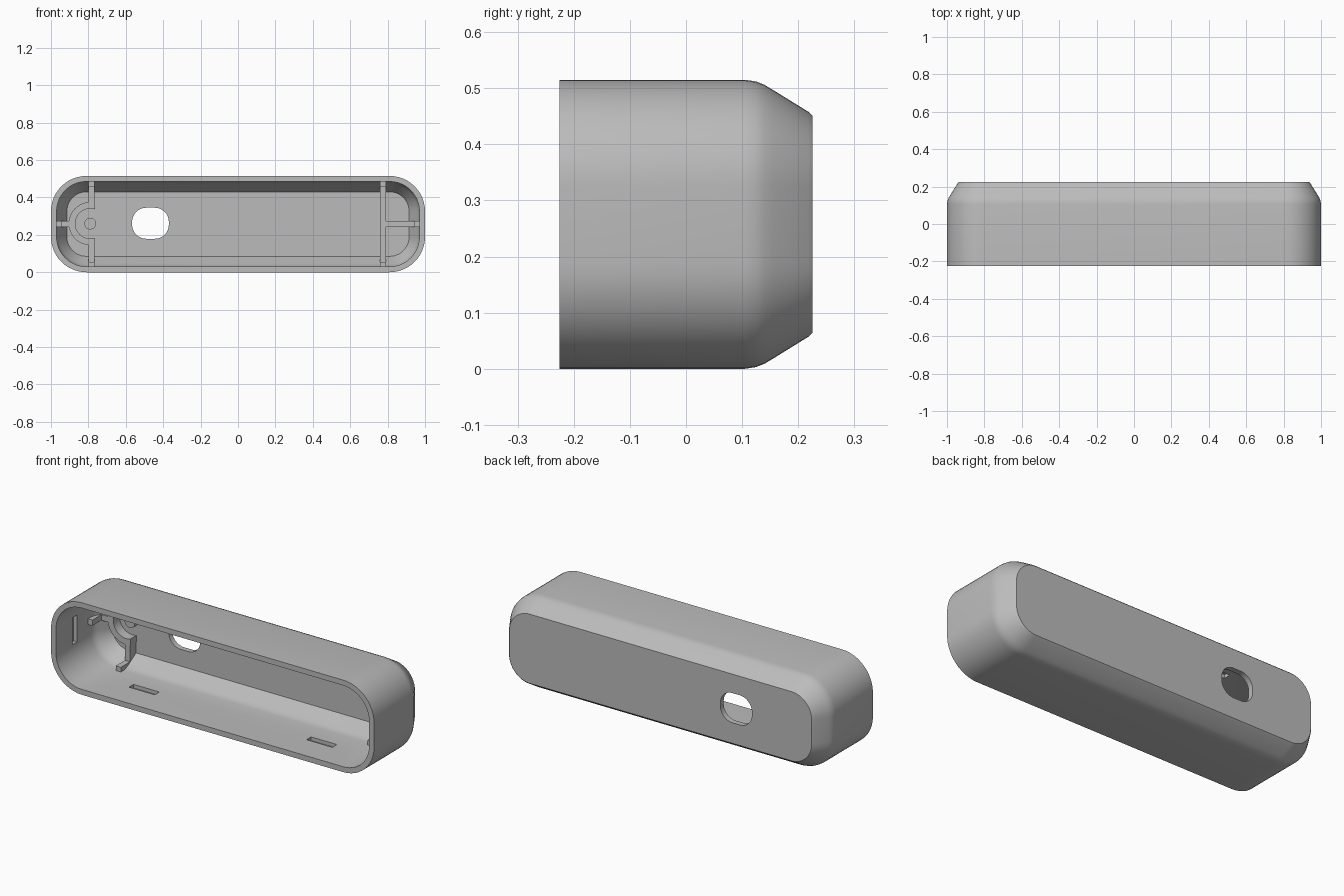
import bpy, bmesh
from math import sin, cos, pi, radians
from mathutils import Vector

if "Cube" in bpy.data.objects:
    bpy.data.objects.remove(bpy.data.objects["Cube"], do_unlink=True)

H = 0.515          # overall height
MID = H / 2
FLOOR = 0.195      # inner face of the back wall

grey = bpy.data.materials.new("light_grey")
grey.use_nodes = True
grey.diffuse_color = (0.5, 0.5, 0.5, 1)
grey.node_tree.nodes["Principled BSDF"].inputs["Base Color"].default_value = (0.5, 0.5, 0.5, 1)


def rounded_rect(cx, cz, hx, hz, r, steps=12):
    """Points (x, z) of a rounded rectangle."""
    pts = []
    for q, (sx, sz) in enumerate([(1, 1), (-1, 1), (-1, -1), (1, -1)]):
        for i in range(steps + 1):
            a = (q + i / steps) * pi / 2
            pts.append((cx + sx * (hx - r) + r * cos(a), cz + sz * (hz - r) + r * sin(a)))
    return pts


def loft(bm, rings):
    """Skin a list of equal rings and cap both ends."""
    loops = [[bm.verts.new(p) for p in ring] for ring in rings]
    n = len(loops[0])
    for a, b in zip(loops, loops[1:]):
        for i in range(n):
            j = (i + 1) % n
            bm.faces.new((a[i], a[j], b[j], b[i]))
    bm.faces.new(loops[0])
    bm.faces.new(loops[-1])


def make(name, bm, smooth=False):
    bmesh.ops.recalc_face_normals(bm, faces=bm.faces)
    me = bpy.data.meshes.new(name)
    bm.to_mesh(me)
    bm.free()
    me.materials.append(grey)
    ob = bpy.data.objects.new(name, me)
    bpy.context.collection.objects.link(ob)
    if smooth:
        shade(ob)
    return ob


def activate(ob):
    bpy.ops.object.select_all(action='DESELECT')
    ob.select_set(True)
    bpy.context.view_layer.objects.active = ob


def shade(ob):
    activate(ob)
    bpy.ops.object.shade_smooth_by_angle(angle=radians(25))


# Shell: inner skin from the floor to the rim, then outer skin to the back
inner = [(FLOOR, .085), (.135, .050), (.12, .041), (.105, .034), (.085, .03), (-.225, .03)]
outer = [(-.225, 0), (.105, 0), (.125, .003), (.14, .009), (.155, .018), (.218, .057), (.225, .064)]
bm = bmesh.new()
loft(bm, [[(x, y, z) for x, z in rounded_rect(0, MID, 1 - d, MID - d, .19 - d)]
          for y, d in inner + outer])
shell = make("shell", bm)

# Cutters: port through the back wall and catch slots in the four walls
bm = bmesh.new()
loft(bm, [[(x, y, z) for x, z in rounded_rect(-.468, .262, .098, .083, .075)] for y in (.1, .3)])


def slot(centre, size):
    made = bmesh.ops.create_cube(bm, size=1)["verts"]
    bmesh.ops.scale(bm, vec=size, verts=made)
    bmesh.ops.translate(bm, vec=centre, verts=made)


for s in (-1, 1):
    slot((s * .975, -.06, MID), (.03, .04, .15))
    for t in (-1, 1):
        slot((s * .55, -.045, MID + t * (MID - .025)), (.16, .04, .03))
cutter = make("cutter", bm)
cutter.hide_render = True
mod = shell.modifiers.new("openings", 'BOOLEAN')
mod.operation = 'DIFFERENCE'
mod.solver = 'EXACT'
mod.object = cutter
activate(shell)
bpy.ops.object.modifier_apply(modifier=mod.name)
bpy.data.objects.remove(cutter, do_unlink=True)
shade(shell)


def rib(name, wall, inward, length, width=.032):
    """Rib on the floor running inward from a wall, with a raised tab at the wall."""
    profile = [(.025, .06), (.056, .06), (.056, .14), (length, .14),
               (length, .2), (.09, .2), (.05, .14), (.025, .1)]
    wall, d = Vector(wall), Vector(inward)
    side = d.cross(Vector((0, 1, 0))) * width / 2
    b = bmesh.new()
    loft(b, [[wall + d * u + Vector((0, y, 0)) + side * s for u, y in profile] for s in (-1, 1)])
    return make(name, b)


# Upright ribs, mirrored top and bottom, and one level rib at each end
for part, wall_z, up in (("lower", 0, 1), ("upper", H, -1)):
    rib("right_" + part + "_rib", (-.783, 0, wall_z), (0, 0, up), MID - .1)
    rib("left_" + part + "_rib", (.775, 0, wall_z), (0, 0, up), MID)
rib("right_end_rib", (-1, 0, MID), (1, 0, 0), .105)
rib("left_end_rib", (1, 0, MID), (-1, 0, 0), .215)

# Open collar around the screw boss
CX, CZ = -.79, .26


def arc(r, limit, steps=32):
    a0, a1 = radians(limit), radians(360 - limit)
    return [(CX + r * cos(a0 + (a1 - a0) * i / steps), CZ + r * sin(a0 + (a1 - a0) * i / steps))
            for i in range(steps + 1)]


bm = bmesh.new()
outline = arc(.115, 77) + arc(.08, 72)[::-1]
loft(bm, [[(x, y, z) for x, z in outline] for y in (.14, .2)])
make("boss_collar", bm, smooth=True)

# Small round boss in the middle of the collar
bm = bmesh.new()
loft(bm, [[(x, y, z) for x, z in rounded_rect(CX, CZ, .031, .031, .03, 6)] for y in (.17, .2)])
make("screw_boss", bm, smooth=True)
